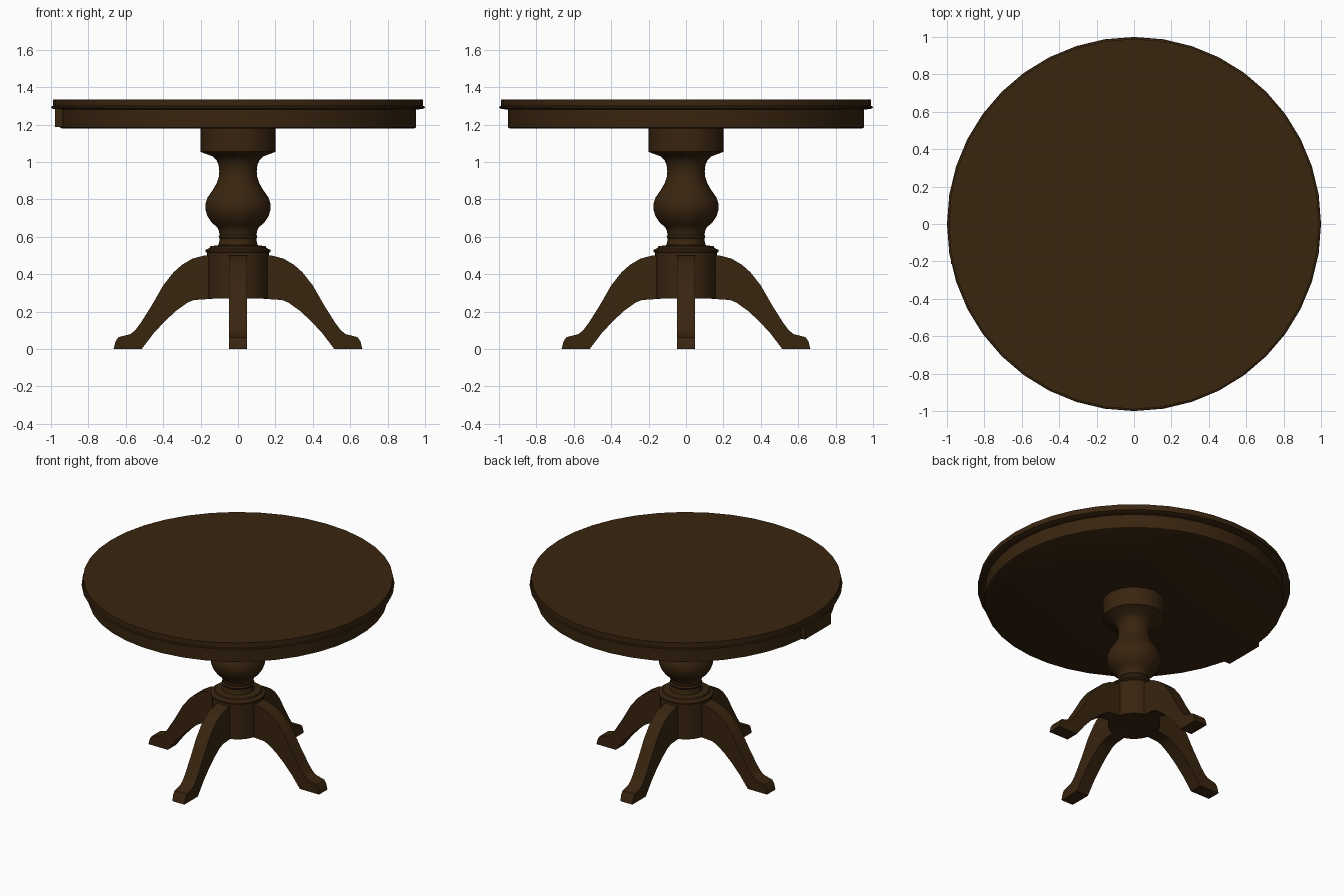
import bpy, bmesh, math

if "Cube" in bpy.data.objects:
    bpy.data.objects.remove(bpy.data.objects["Cube"])

wood = bpy.data.materials.new("dark_wood")
wood.diffuse_color = (0.040, 0.018, 0.0048, 1)
wood.use_nodes = True
wood.node_tree.nodes["Principled BSDF"].inputs["Base Color"].default_value = wood.diffuse_color


def finish(name, bm, angle=35):
    bmesh.ops.recalc_face_normals(bm, faces=bm.faces)
    me = bpy.data.meshes.new(name)
    bm.to_mesh(me)
    bm.free()
    me.materials.append(wood)
    ob = bpy.data.objects.new(name, me)
    bpy.context.collection.objects.link(ob)
    bpy.ops.object.select_all(action='DESELECT')
    ob.select_set(True)
    bpy.context.view_layer.objects.active = ob
    bpy.ops.object.shade_smooth_by_angle(angle=math.radians(angle))
    return ob


def lathe(name, profile, sides, offset=0.0):
    """Turn an (r, z) profile around z and cap both ends."""
    bm = bmesh.new()
    rings = []
    for r, z in profile:
        rings.append([bm.verts.new((r * math.cos(offset + math.tau * i / sides),
                                    r * math.sin(offset + math.tau * i / sides), z))
                      for i in range(sides)])
    for a, b in zip(rings, rings[1:]):
        for i in range(sides):
            j = (i + 1) % sides
            bm.faces.new((a[i], a[j], b[j], b[i]))
    bm.faces.new(rings[0])
    bm.faces.new(rings[-1])
    return finish(name, bm)


# Round top with a small lip, and the apron under it
lathe("table_top", [(0.955, 1.28), (0.99, 1.285), (1.0, 1.29), (0.998, 1.297),
                    (0.99, 1.30), (0.99, 1.335)], 40)
lathe("apron", [(0.945, 1.18), (0.955, 1.185), (0.955, 1.285)], 40, math.radians(4.5))

# Turned column, from the hub at the bottom to the collar under the top
lathe("pedestal_column", [
    (0.165, 0.27), (0.165, 0.515), (0.175, 0.52), (0.175, 0.53), (0.152, 0.54),
    (0.148, 0.55), (0.105, 0.555), (0.10, 0.575), (0.098, 0.59), (0.104, 0.60),
    (0.098, 0.61), (0.103, 0.635), (0.112, 0.652), (0.14, 0.675), (0.163, 0.71),
    (0.174, 0.745), (0.174, 0.775), (0.163, 0.81), (0.135, 0.85), (0.115, 0.885),
    (0.103, 0.92), (0.10, 0.95), (0.104, 0.985), (0.115, 1.01), (0.135, 1.03),
    (0.19, 1.05), (0.20, 1.055), (0.20, 1.18)], 40)

# Small plate standing out from the left side of the apron
bm = bmesh.new()
bmesh.ops.create_cube(bm, size=1)
for v in bm.verts:
    v.co = (-0.957 + v.co.x * 0.045, -0.07 + v.co.y * 0.29, 1.237 + v.co.z * 0.1)
finish("apron_plate", bm)

# Four curved legs with flat feet
leg = [(0.12, 0.50), (0.18, 0.50), (0.245, 0.483), (0.30, 0.45), (0.345, 0.41),
       (0.40, 0.34), (0.46, 0.235), (0.52, 0.14), (0.55, 0.10), (0.575, 0.08),
       (0.64, 0.063), (0.655, 0.04), (0.665, 0.0), (0.515, 0.0), (0.45, 0.085),
       (0.39, 0.15), (0.33, 0.205), (0.27, 0.248), (0.235, 0.262), (0.12, 0.27)]
for k, name in enumerate(["right_leg", "back_leg", "left_leg", "front_leg"]):
    bm = bmesh.new()
    face = bm.faces.new([bm.verts.new((x, -0.047, z)) for x, z in leg])
    ext = bmesh.ops.extrude_face_region(bm, geom=[face])
    for v in ext["geom"]:
        if isinstance(v, bmesh.types.BMVert):
            v.co.y = 0.047
    ob = finish(name, bm)
    ob.rotation_euler.z = k * math.pi / 2
